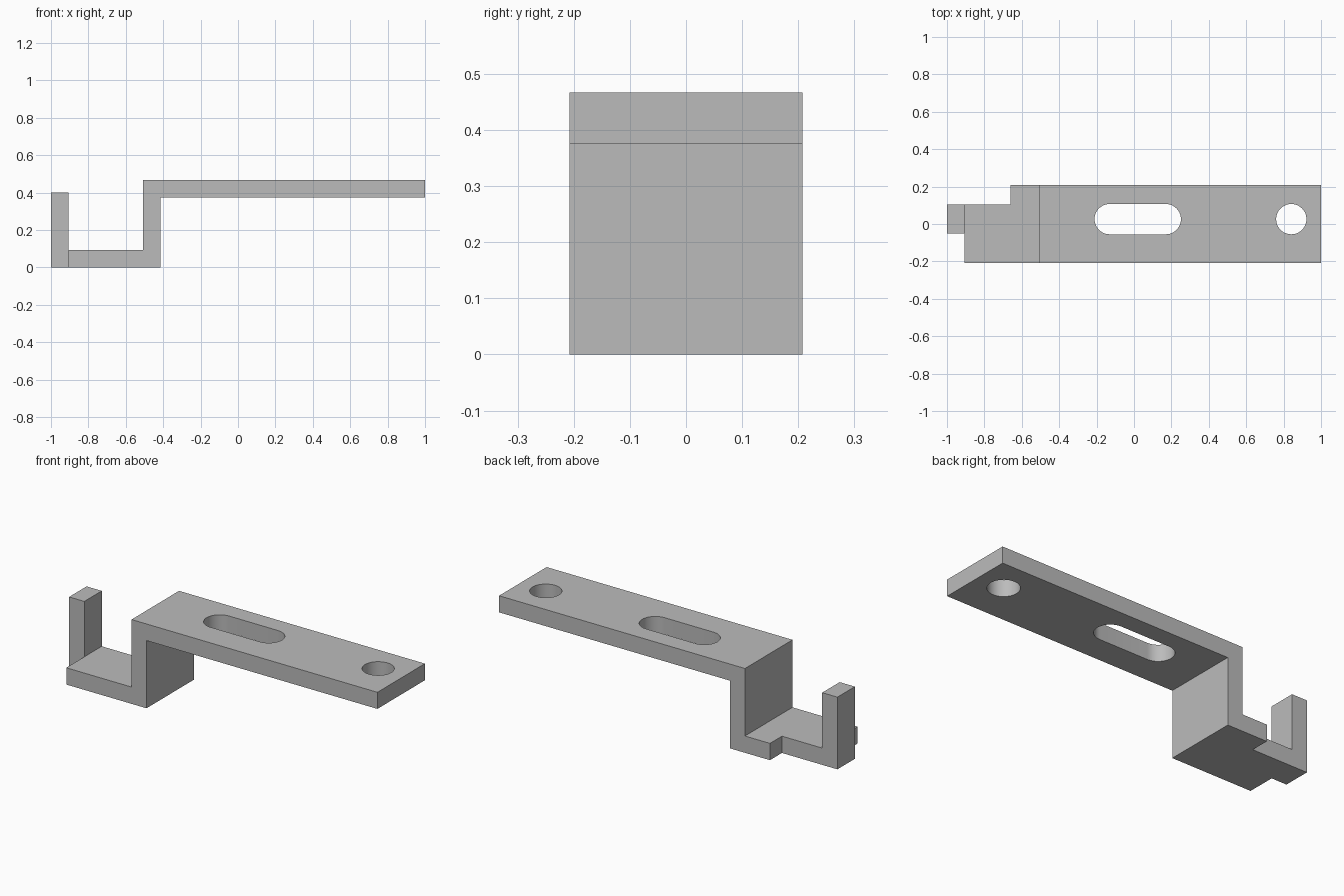
import bpy
import bmesh
import math

if "Cube" in bpy.data.objects:
    bpy.data.objects.remove(bpy.data.objects["Cube"], do_unlink=True)

HALF_WIDTH = 0.208
HOLE_Y, HOLE_R = 0.026, 0.081

# Plain grey metal
grey = bpy.data.materials.new("grey metal")
grey.use_nodes = True
colour = (0.5, 0.5, 0.5, 1)
grey.diffuse_color = colour
grey.node_tree.nodes["Principled BSDF"].inputs["Base Color"].default_value = colour


def extrude(name, outline, direction):
    """Make a solid by sweeping a closed outline along a direction."""
    bm = bmesh.new()
    face = bm.faces.new([bm.verts.new(p) for p in outline])
    swept = bmesh.ops.extrude_face_region(bm, geom=[face])["geom"]
    bmesh.ops.translate(bm, vec=direction,
                        verts=[v for v in swept if isinstance(v, bmesh.types.BMVert)])
    bmesh.ops.recalc_face_normals(bm, faces=bm.faces)
    mesh = bpy.data.meshes.new(name)
    bm.to_mesh(mesh)
    bm.free()
    mesh.materials.append(grey)
    obj = bpy.data.objects.new(name, mesh)
    bpy.context.collection.objects.link(obj)
    return obj


def block(name, x0, x1, y0, y1):
    """Tall cutter over a rectangle in plan."""
    return extrude(name, [(x0, y0, -0.1), (x1, y0, -0.1), (x1, y1, -0.1), (x0, y1, -0.1)],
                   (0, 0, 0.8))


def slot(name, x0, x1, steps=24):
    """Cutter with rounded ends centred at x0 and x1; equal centres give a round hole."""
    outline = []
    for centre, start in ((x1, -math.pi / 2), (x0, math.pi / 2)):
        last = steps if x0 == x1 else steps + 1
        for i in range(last):
            a = start + math.pi * i / steps
            outline.append((centre + HOLE_R * math.cos(a), HOLE_Y + HOLE_R * math.sin(a), 0.3))
    return extrude(name, outline, (0, 0, 0.3))


# Bent strip: upright tab, low shelf, riser and long top plate
profile = [(-1, 0), (-0.415, 0), (-0.415, 0.375), (1, 0.375), (1, 0.467),
           (-0.507, 0.467), (-0.507, 0.093), (-0.907, 0.093), (-0.907, 0.4), (-1, 0.4)]
bracket = extrude("bent_bracket", [(x, -HALF_WIDTH, z) for x, z in profile],
                  (0, 2 * HALF_WIDTH, 0))

# Corner notches beside the tab, long slot and round hole
cutters = [
    block("back_notch_cutter", -1.1, -0.66, 0.103, 0.4),
    block("front_notch_cutter", -1.1, -0.907, -0.4, -0.05),
    slot("slot_cutter", -0.13, 0.17),
    slot("hole_cutter", 0.841, 0.841),
]
bpy.context.view_layer.objects.active = bracket
for cutter in cutters:
    cutter.hide_render = True
    cut = bracket.modifiers.new(cutter.name, "BOOLEAN")
    cut.operation = "DIFFERENCE"
    cut.solver = "EXACT"
    cut.object = cutter
    bpy.ops.object.modifier_apply(modifier=cut.name)
for cutter in cutters:
    bpy.data.objects.remove(cutter, do_unlink=True)

# Smooth hole walls, sharp bends
bpy.ops.object.select_all(action="DESELECT")
bracket.select_set(True)
bpy.ops.object.shade_smooth_by_angle(angle=math.radians(30))
